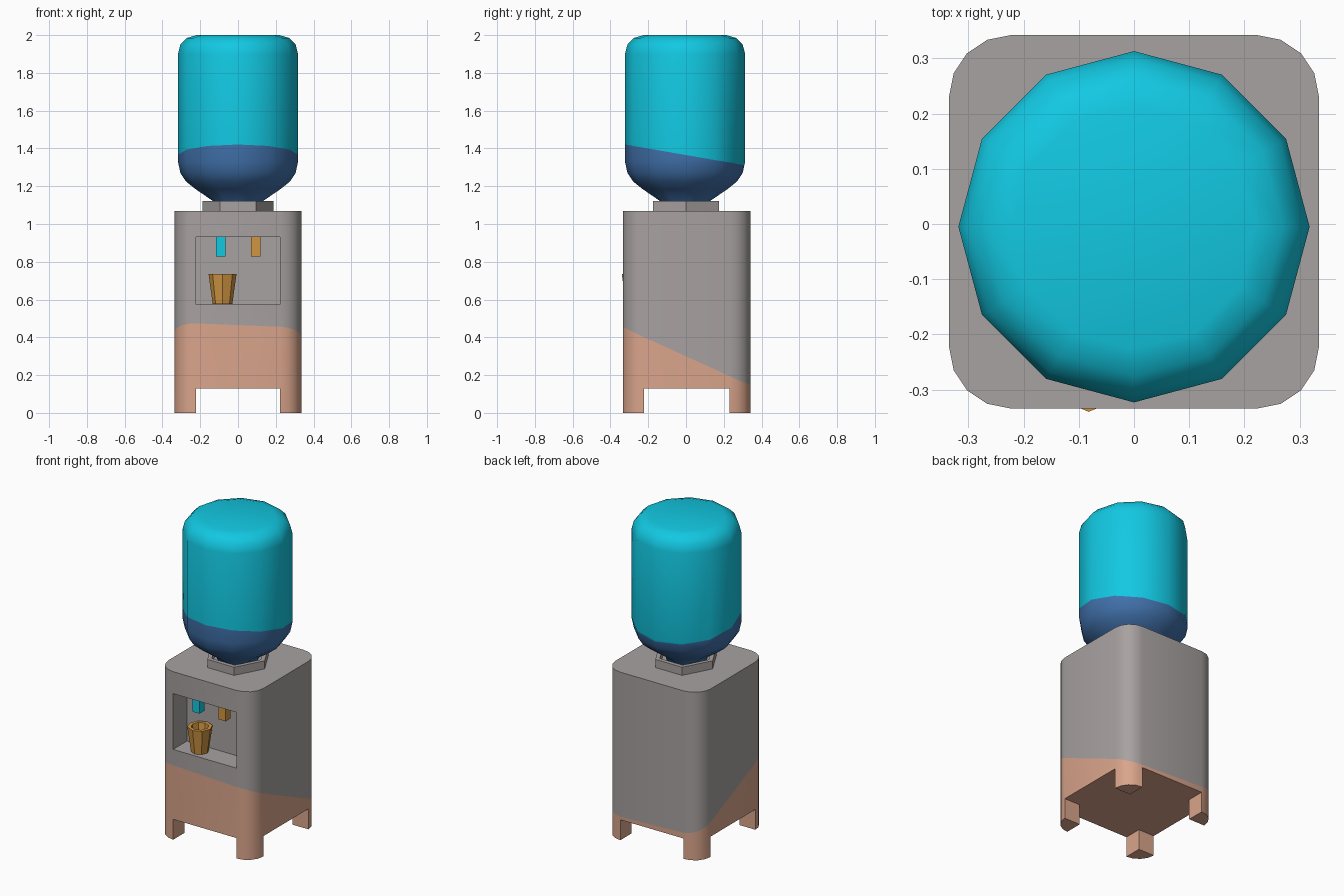
import bpy, bmesh, math
from mathutils import Vector

if "Cube" in bpy.data.objects:
    bpy.data.objects.remove(bpy.data.objects["Cube"])


def material(name, rgb):
    m = bpy.data.materials.new(name)
    m.diffuse_color = (*rgb, 1)
    m.use_nodes = True
    m.node_tree.nodes["Principled BSDF"].inputs["Base Color"].default_value = m.diffuse_color
    return m


GREY = material("warm grey", (0.39, 0.36, 0.355))
PEACH = material("peach", (0.70, 0.375, 0.26))
CYAN = material("cyan", (0.006, 0.578, 0.76))
WATER = material("water blue", (0.051, 0.162, 0.40))
ORANGE = material("orange", (0.63, 0.305, 0.055))


def finish(bm, name, mats, smooth_angle=None):
    bmesh.ops.recalc_face_normals(bm, faces=bm.faces)
    me = bpy.data.meshes.new(name)
    bm.to_mesh(me)
    bm.free()
    for m in mats:
        me.materials.append(m)
    ob = bpy.data.objects.new(name, me)
    bpy.context.collection.objects.link(ob)
    if smooth_angle:
        me.polygons.foreach_set("use_smooth", [True] * len(me.polygons))
        me.set_sharp_from_angle(angle=math.radians(smooth_angle))
    return ob


def skin(bm, rings):
    for a, b in zip(rings, rings[1:]):
        for i in range(len(a)):
            j = (i + 1) % len(a)
            bm.faces.new((a[i], a[j], b[j], b[i]))


def lathe(profile, sides, centre, turn=0, y_scale=1, caps=True):
    bm = bmesh.new()
    rings = []
    for r, z in profile:
        angles = [turn + math.tau * i / sides for i in range(sides)]
        rings.append([bm.verts.new((centre[0] + r * math.cos(a),
                                    centre[1] + r * math.sin(a) * y_scale, z)) for a in angles])
    skin(bm, rings)
    if caps:
        bm.faces.new(rings[0])
        bm.faces.new(rings[-1])
    return bm


# Cabinet: rounded square outline, five points per corner
CX, CY, R, OY = 0.223, 0.226, 0.112, 0.004
SIGNS = [(1, 1), (-1, 1), (-1, -1), (1, -1)]
outline = []
for k, (sx, sy) in enumerate(SIGNS):
    for s in range(5):
        a = math.radians(90 * k + 22.5 * s)
        outline.append((sx * CX + R * math.cos(a), OY + sy * CY + R * math.sin(a)))

BASE = 0.13


def paint_line(x, y):
    return max(BASE + 0.005, 0.313 - 0.04 * x - 0.455 * y)


bm = bmesh.new()
levels = [lambda x, y: BASE, paint_line, lambda x, y: 0.575, lambda x, y: 0.93, lambda x, y: 1.07]
rings = [[bm.verts.new((x, y, f(x, y))) for x, y in outline] for f in levels]
skin(bm, rings[:2])

# Legs continue the cabinet corners downward
under = []
for k, (sx, sy) in enumerate(SIGNS):
    inner = (sx * CX, OY + sy * CY)
    arc = rings[0][5 * k:5 * k + 5]
    top = arc + [bm.verts.new((*inner, BASE))]
    low = [bm.verts.new((v.co.x, v.co.y, 0)) for v in top]
    skin(bm, [low, top])
    bm.faces.new(low)
    under += [arc[0], top[5], arc[4]]
bm.faces.new(under)
for f in bm.faces:
    f.material_index = 1
skin(bm, rings[1:])
bm.faces.new(rings[-1])

# Dispensing niche pushed into the flat front panel
panel = next(f for f in bm.faces
             if set(f.verts) == {rings[2][14], rings[2][15], rings[3][14], rings[3][15]})
niche = bmesh.ops.extrude_face_region(bm, geom=[panel])["geom"]
if panel.is_valid:
    bmesh.ops.delete(bm, geom=[panel], context='FACES_ONLY')
for v in niche:
    if isinstance(v, bmesh.types.BMVert):
        v.co.y += 0.14
finish(bm, "cabinet", [GREY, PEACH], 35)

# Bottle, split at the tilted water line
bm = lathe([(0.115, 1.071), (0.13, 1.12), (0.225, 1.185), (0.275, 1.225), (0.305, 1.27),
            (0.318, 1.33), (0.318, 1.90), (0.305, 1.95), (0.27, 1.985), (0.22, 2.0)],
           12, (0, -0.005))
level = Vector((0, 0, 1.365))
normal = Vector((0, 0.173, 1)).normalized()
bmesh.ops.bisect_plane(bm, geom=bm.verts[:] + bm.edges[:] + bm.faces[:],
                       plane_co=level, plane_no=normal)
for f in bm.faces:
    f.material_index = int((f.calc_center_median() - level).dot(normal) < 0)
finish(bm, "bottle", [CYAN, WATER], 40)

# Six-sided collar ring around the bottle neck
finish(lathe([(0.188, 1.07), (0.188, 1.122), (0.16, 1.122), (0.16, 1.071)],
             6, (0, 0), y_scale=1.07, caps=False), "collar", [GREY])

# Hollow cup standing in the niche
finish(lathe([(0.052, 0.577), (0.074, 0.735), (0.052, 0.735), (0.038, 0.60)],
             8, (-0.082, -0.266)), "cup", [ORANGE])

# Cold and hot taps hanging from the niche ceiling
for name, x, mat in (("cold_tap", -0.091, CYAN), ("hot_tap", 0.093, ORANGE)):
    bm = bmesh.new()
    bmesh.ops.create_cube(bm, size=1)
    bmesh.ops.scale(bm, vec=(0.05, 0.05, 0.103), verts=bm.verts)
    bmesh.ops.translate(bm, vec=(x, -0.268, 0.8805), verts=bm.verts)
    finish(bm, name, [mat])
